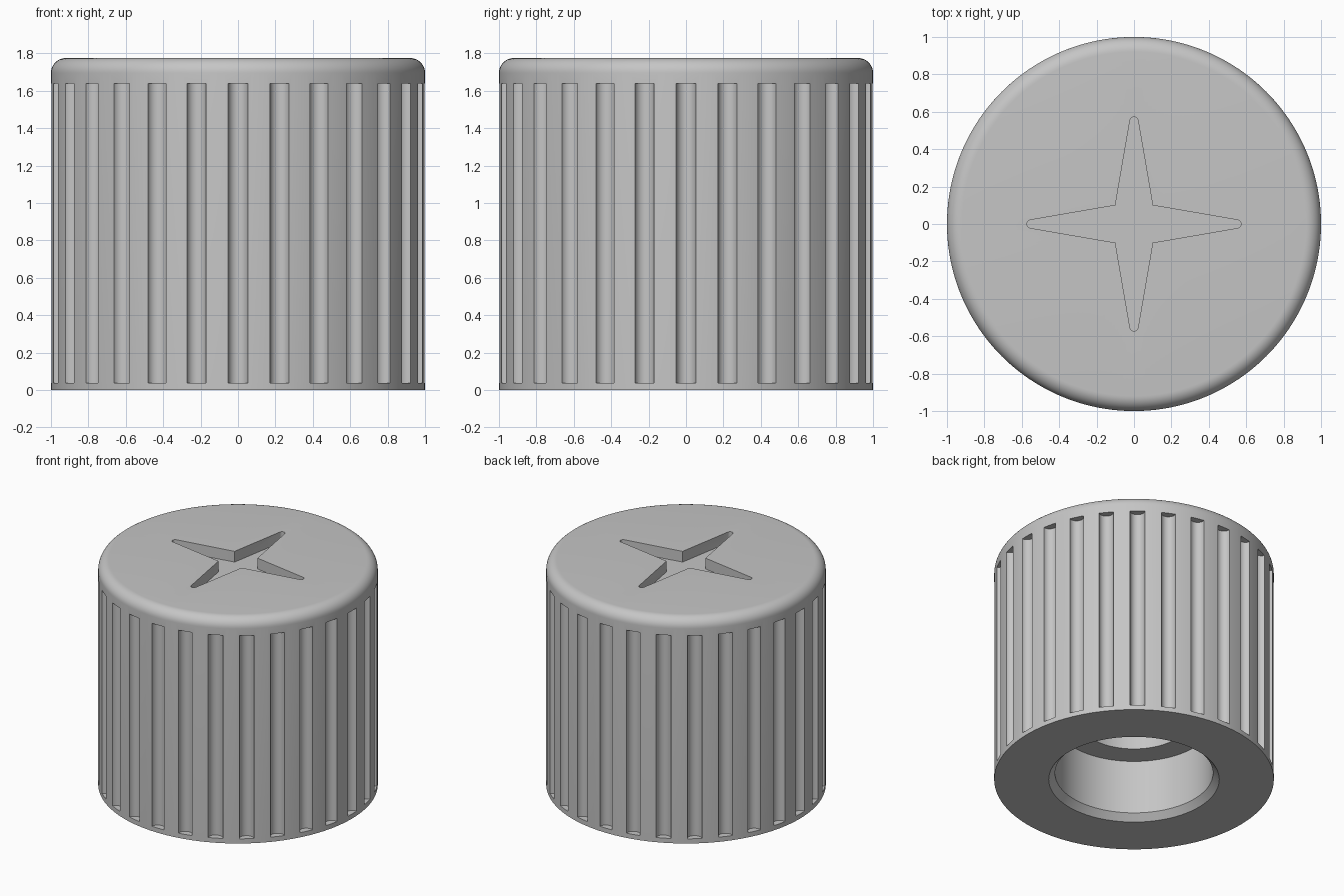
import bpy, bmesh
from math import sin, cos, pi, radians
from mathutils import Matrix, Vector

if "Cube" in bpy.data.objects:
    bpy.data.objects.remove(bpy.data.objects["Cube"], do_unlink=True)

HEIGHT = 1.775
FILLET = 0.08
GROOVES = 28
GROOVE_RADIUS = 0.053
GROOVE_BOTTOM, GROOVE_TOP = 0.037, 1.64
STAR_DEPTH = 0.085

grey = bpy.data.materials.new("plain grey")
grey.use_nodes = True
grey.diffuse_color = (0.56, 0.56, 0.56, 1)
grey.node_tree.nodes["Principled BSDF"].inputs["Base Color"].default_value = grey.diffuse_color


def make_object(name, bm):
    bmesh.ops.recalc_face_normals(bm, faces=bm.faces)
    mesh = bpy.data.meshes.new(name)
    bm.to_mesh(mesh)
    bm.free()
    mesh.materials.append(grey)
    obj = bpy.data.objects.new(name, mesh)
    bpy.context.collection.objects.link(obj)
    return obj


def lathe(name, profile, steps):
    bm = bmesh.new()
    verts = [bm.verts.new((r, 0, z)) for r, z in profile]
    edges = [bm.edges.new(pair) for pair in zip(verts, verts[1:])]
    bmesh.ops.spin(bm, geom=verts + edges, cent=(0, 0, 0), axis=(0, 0, 1),
                   angle=2 * pi, steps=steps)
    bmesh.ops.remove_doubles(bm, verts=bm.verts, dist=0.0001)
    return make_object(name, bm)


# Knob body: stepped bore, chamfered mouth, rounded upper rim
rim = [(1 - FILLET + FILLET * cos(i * pi / 20), HEIGHT - FILLET + FILLET * sin(i * pi / 20))
       for i in range(11)]
bore = [(0, 1.35), (0.386, 1.35), (0.386, 0.475), (0.565, 0.475), (0.565, 0.05), (0.61, 0)]
knob = lathe("knob_body", bore + [(1, 0)] + rim + [(0, HEIGHT)], GROOVES * 6)

# Cutter: a ring of round grip grooves
bm = bmesh.new()
for i in range(GROOVES):
    a = 2 * pi * i / GROOVES
    place = Matrix.Translation((cos(a), sin(a), (GROOVE_TOP + GROOVE_BOTTOM) / 2))
    bmesh.ops.create_cone(bm, cap_ends=True, segments=32, radius1=GROOVE_RADIUS,
                          radius2=GROOVE_RADIUS, depth=GROOVE_TOP - GROOVE_BOTTOM,
                          matrix=place @ Matrix.Rotation(a, 4, "Z"))

# Cutter: four-pointed star with rounded tips
arm = [Vector((0.1, -0.1, 0))]
arm += [Vector((0.55 + 0.022 * cos(t), 0.022 * sin(t), 0))
        for t in (radians(d) for d in range(-80, 81, 20))]
outline = []
for quarter in range(4):
    turn = Matrix.Rotation(quarter * pi / 2, 3, "Z")
    outline += [turn @ p + Vector((0, 0, HEIGHT - STAR_DEPTH)) for p in arm]
star = bm.faces.new([bm.verts.new(p) for p in outline])
raised = bmesh.ops.extrude_face_region(bm, geom=[star], use_keep_orig=True)
bmesh.ops.translate(bm, vec=(0, 0, 0.3),
                    verts=[g for g in raised["geom"] if isinstance(g, bmesh.types.BMVert)])
cutter = make_object("groove_and_star_cutter", bm)
cutter.hide_render = True

# Cut the knob, then smooth its round surfaces
cut = knob.modifiers.new("cut", "BOOLEAN")
cut.operation = "DIFFERENCE"
cut.solver = "EXACT"
cut.object = cutter
bpy.ops.object.select_all(action="DESELECT")
bpy.context.view_layer.objects.active = knob
knob.select_set(True)
bpy.ops.object.modifier_apply(modifier=cut.name)
bpy.data.objects.remove(cutter, do_unlink=True)
bpy.ops.object.shade_smooth_by_angle(angle=radians(30))
